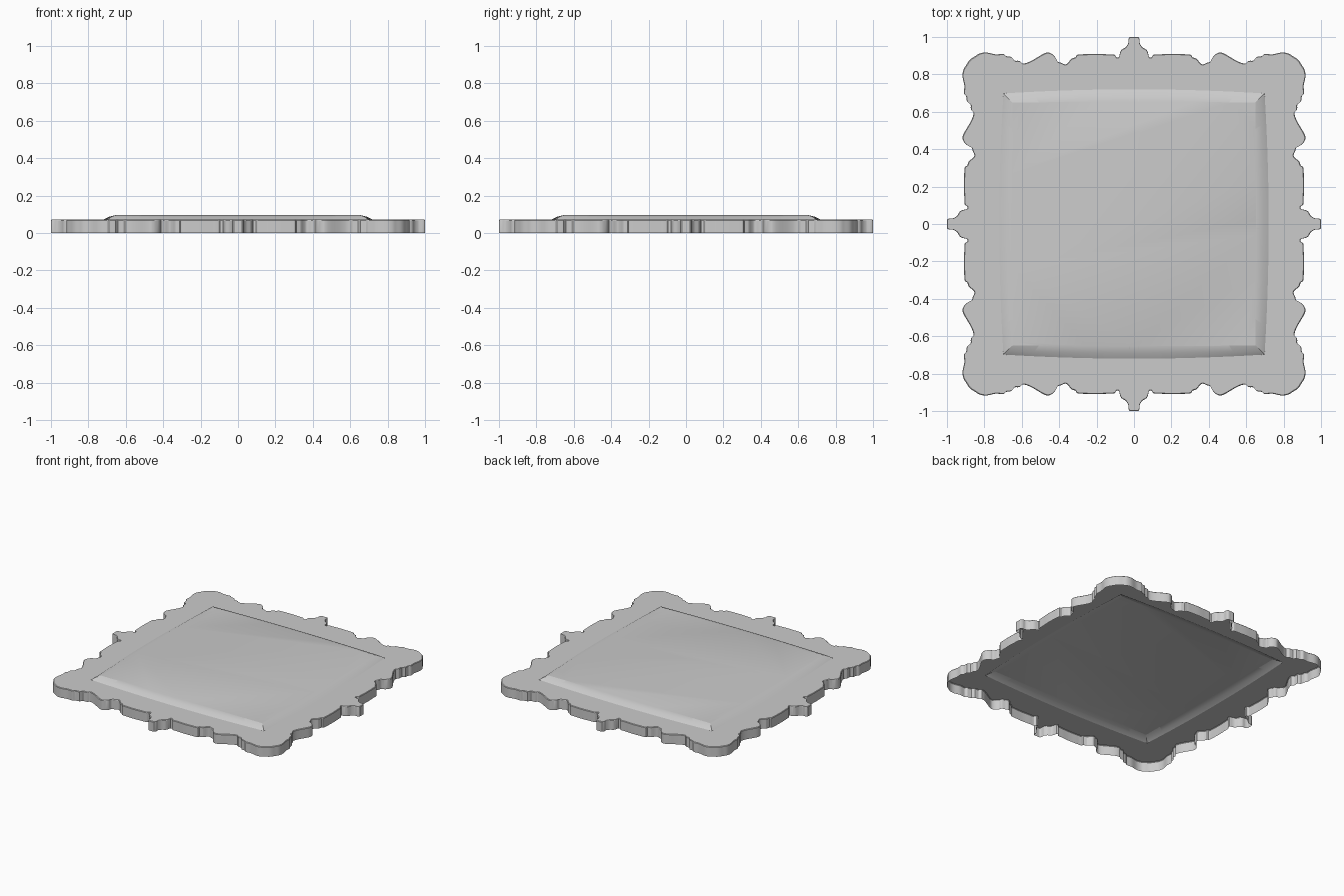
import bpy, bmesh
from mathutils import Vector

if "Cube" in bpy.data.objects:
    bpy.data.objects.remove(bpy.data.objects["Cube"])

RIM_Z, PANEL_Z = 0.072, 0.097
CORNER = 0.878

# Half of one side of the ornate outline: centre spike to the corner diagonal
half = [(0.0, 1.0), (0.022, 1.0), (0.03, 0.985), (0.031, 0.965), (0.045, 0.945),
        (0.066, 0.932), (0.075, 0.915), (0.08, 0.893), (0.095, 0.892), (0.105, 0.905),
        (0.14, 0.907), (0.20, 0.91), (0.26, 0.908), (0.303, 0.905), (0.312, 0.892),
        (0.335, 0.883), (0.35, 0.865), (0.367, 0.853), (0.39, 0.862), (0.413, 0.87),
        (0.42, 0.89), (0.437, 0.908), (0.462, 0.917), (0.49, 0.907), (0.53, 0.883),
        (0.565, 0.865), (0.595, 0.858), (0.612, 0.872), (0.642, 0.874), (0.655, 0.893),
        (0.685, 0.898), (0.70, 0.91), (0.74, 0.907), (0.79, 0.917), (0.825, 0.912),
        (0.848, 0.898), (CORNER, CORNER)]


def smooth(points, steps=3):
    """Catmull-Rom refinement of an open point list."""
    p = [Vector(q) for q in points]
    first = Vector((-p[1].x, p[1].y))        # reflect across the side centre
    last = Vector((p[-2].y, p[-2].x))        # reflect across the diagonal
    p = [first] + p + [last]
    out = []
    for i in range(1, len(p) - 2):
        a, b, c, d = p[i - 1:i + 3]
        for s in range(steps):
            t = s / steps
            out.append(0.5 * (2 * b + (c - a) * t + (2 * a - 5 * b + 4 * c - d) * t**2
                              + (3 * b - a - 3 * c + d) * t**3))
    return out + [p[-2]]


def full_ring(octant):
    """Mirror an octant over the diagonal, then turn it round four times."""
    quarter = octant + [Vector((v.y, v.x)) for v in reversed(octant[:-1])]
    ring = []
    for _ in range(4):
        ring += quarter[:-1]
        quarter = [Vector((v.y, -v.x)) for v in quarter]
    return ring[::-1]                        # counter-clockwise from above


edge = smooth(half)
ts = [min(v.x / CORNER, 1.0) for v in edge]


def frame_ring(corner, bow):
    """Square ring whose sides bow outward toward their middles."""
    return full_ring([Vector((corner * t, corner + bow * (1 - t * t))) for t in ts])


outline = full_ring(edge)
inset = full_ring([v * 0.996 for v in edge])

# Skirt, rim, convex panel slope and panel edge, from the open bottom upward
rings = [(outline, 0.0), (outline, RIM_Z - 0.004), (inset, RIM_Z),
         (frame_ring(0.698, 0.022), RIM_Z),
         (frame_ring(0.678, 0.012), RIM_Z + 0.015),
         (frame_ring(0.65, 0.002), PANEL_Z)]

bm = bmesh.new()
loops = [[bm.verts.new((v.x, v.y, z)) for v in ring] for ring, z in rings]
n = len(outline)
for low, high in zip(loops, loops[1:]):
    for i in range(n):
        j = (i + 1) % n
        bm.faces.new((low[i], low[j], high[j], high[i]))
bm.faces.new(loops[-1])

mesh = bpy.data.meshes.new("ornate_plaque")
bm.to_mesh(mesh)
bm.free()
plaque = bpy.data.objects.new("ornate_plaque", mesh)
bpy.context.collection.objects.link(plaque)
bpy.context.view_layer.objects.active = plaque
plaque.select_set(True)
bpy.ops.object.shade_smooth_by_angle(angle=0.3)
